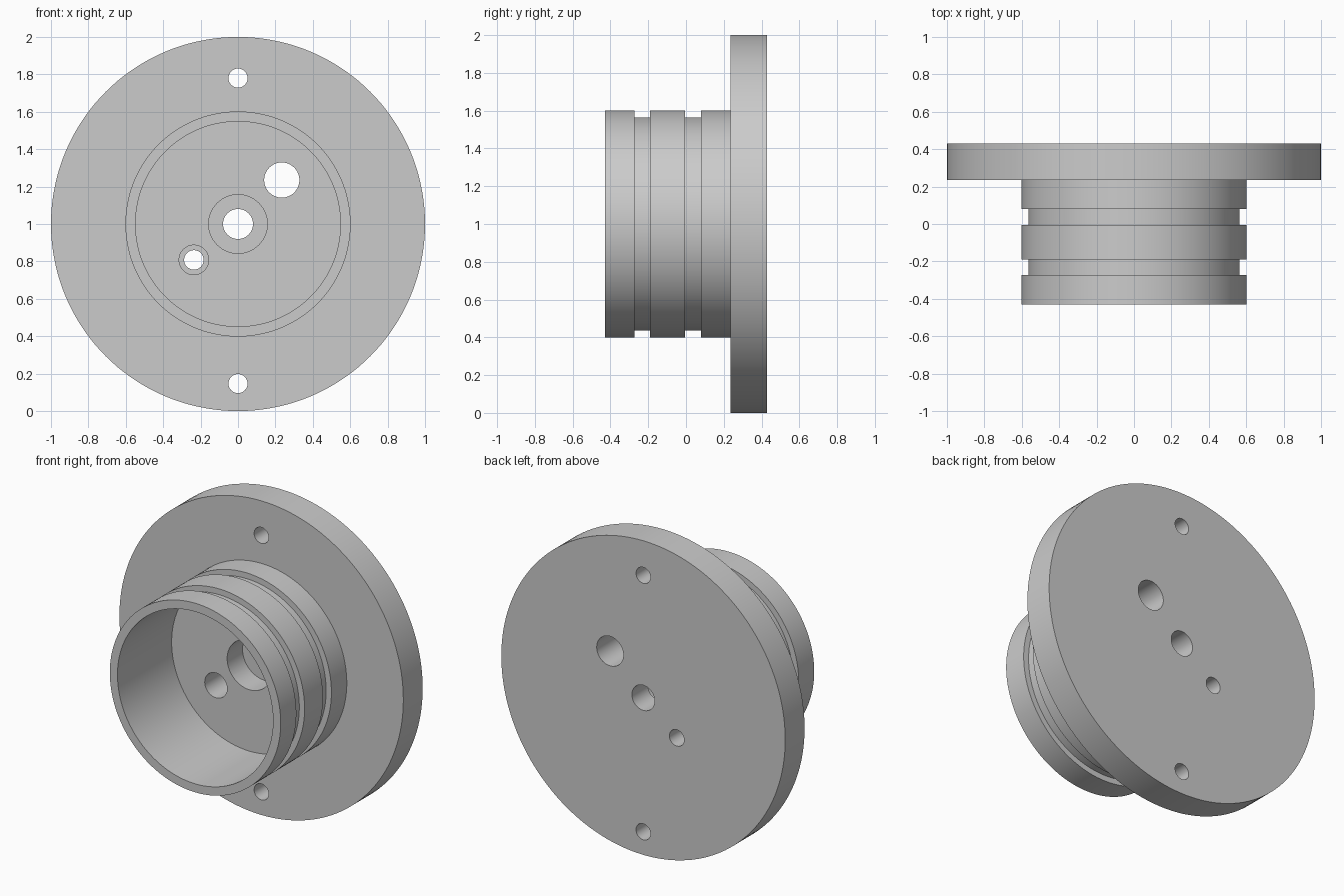
import bpy
import bmesh
from math import cos, sin, pi, radians
from mathutils import Matrix

cube = bpy.data.objects.get("Cube")
if cube:
    bpy.data.objects.remove(cube, do_unlink=True)

metal = bpy.data.materials.new("plain_grey")
metal.use_nodes = True
grey = (0.6, 0.6, 0.6, 1)
metal.diffuse_color = grey
metal.node_tree.nodes["Principled BSDF"].inputs["Base Color"].default_value = grey

BACK, FLANGE, FLOOR, FRONT = 0.43, 0.235, 0.115, -0.43
BODY_R, GROOVE_R, BORE_R = 0.602, 0.565, 0.548


def add_object(name, bm):
    bmesh.ops.recalc_face_normals(bm, faces=bm.faces[:])
    mesh = bpy.data.meshes.new(name)
    bm.to_mesh(mesh)
    bm.free()
    mesh.materials.append(metal)
    obj = bpy.data.objects.new(name, mesh)
    bpy.context.collection.objects.link(obj)
    return obj


def lathe(name, profile, segments=144):
    """Turn a (radius, y) profile about the y axis, capping both ends."""
    bm = bmesh.new()
    rings = []
    for r, y in profile:
        angles = [2 * pi * i / segments for i in range(segments)]
        rings.append([bm.verts.new((r * cos(a), y, 1 + r * sin(a))) for a in angles])
    for a, b in zip(rings, rings[1:]):
        for i in range(segments):
            j = (i + 1) % segments
            bm.faces.new((a[i], a[j], b[j], b[i]))
    bm.faces.new(rings[0])
    bm.faces.new(rings[-1])
    return add_object(name, bm)


def drill(target, x, z, radius, y0, y1):
    """Cut a round hole along y."""
    bm = bmesh.new()
    place = Matrix.Translation((x, (y0 + y1) / 2, z)) @ Matrix.Rotation(pi / 2, 4, "X")
    bmesh.ops.create_cone(bm, cap_ends=True, segments=64, radius1=radius,
                          radius2=radius, depth=y1 - y0, matrix=place)
    cutter = add_object("hole_cutter", bm)
    cutter.hide_render = True
    mod = target.modifiers.new("hole", "BOOLEAN")
    mod.operation, mod.solver, mod.object = "DIFFERENCE", "EXACT", cutter
    bpy.context.view_layer.objects.active = target
    bpy.ops.object.modifier_apply(modifier=mod.name)
    bpy.data.objects.remove(cutter, do_unlink=True)


# Flange and grooved cup, turned as one piece
profile = [(1, BACK), (1, FLANGE), (BODY_R, FLANGE)]
for start, end in ((0.08, -0.005), (-0.19, -0.273)):
    profile += [(BODY_R, start), (GROOVE_R, start), (GROOVE_R, end), (BODY_R, end)]
profile += [(BODY_R, FRONT), (BORE_R, FRONT), (BORE_R, FLOOR)]
body = lathe("flanged_cup", profile)

# Through holes: two mounting holes, centre, large port, small port
for x, z, r in ((0, 1.78, 0.051), (0, 0.147, 0.051), (0, 1, 0.08),
                (0.234, 1.235, 0.094), (-0.236, 0.808, 0.052)):
    drill(body, x, z, r, 0, 0.6)

# Counterbores in the cup floor
drill(body, 0, 1, 0.157, 0, 0.27)
drill(body, -0.236, 0.808, 0.079, 0, 0.3)

bpy.ops.object.select_all(action="DESELECT")
body.select_set(True)
bpy.context.view_layer.objects.active = body
bpy.ops.object.shade_smooth_by_angle(angle=radians(30))
